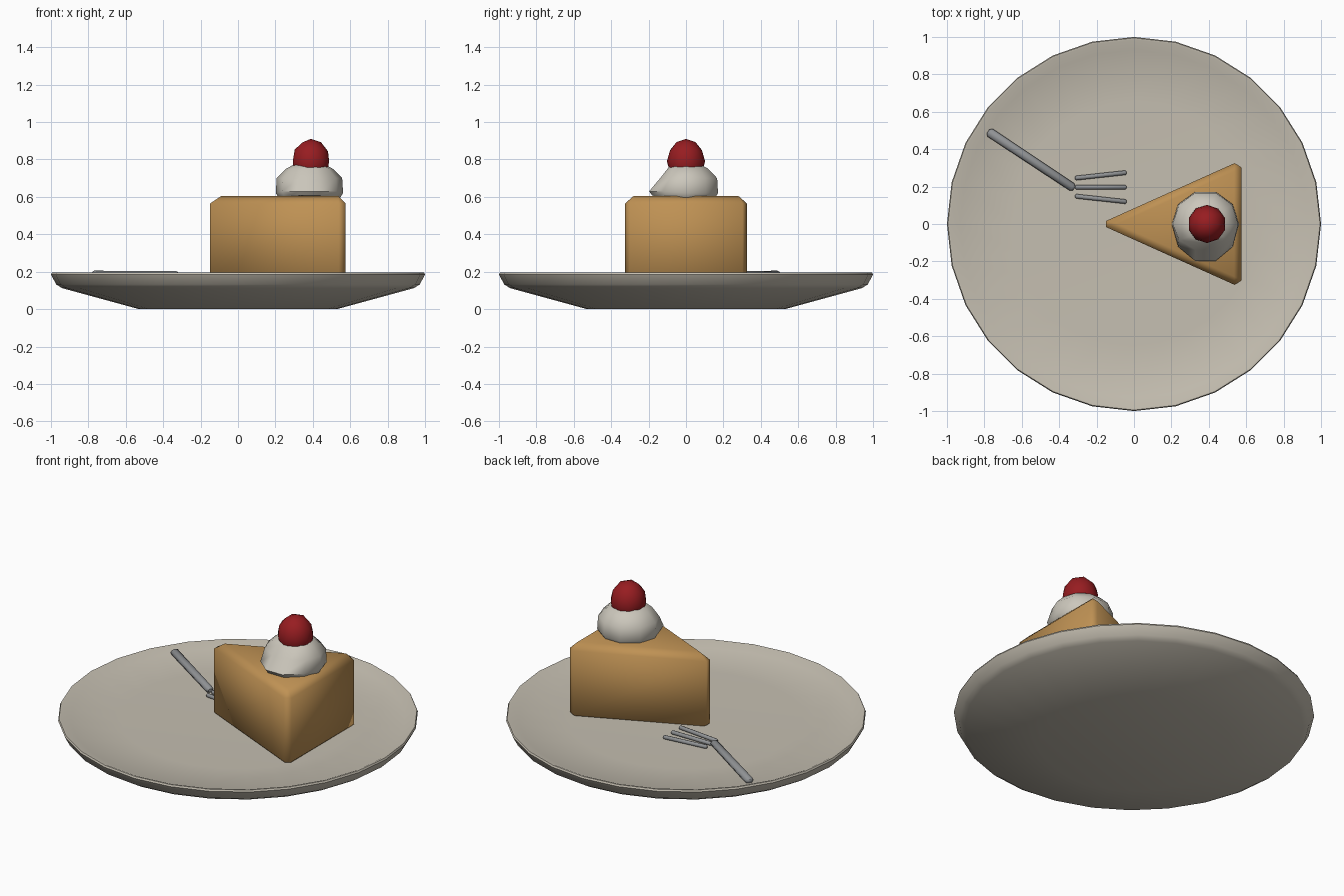
import bpy, bmesh, math
from mathutils import Vector

if "Cube" in bpy.data.objects:
    bpy.data.objects.remove(bpy.data.objects["Cube"])


def mat(name, rgb):
    m = bpy.data.materials.new(name)
    m.diffuse_color = (*rgb, 1)
    m.use_nodes = True
    m.node_tree.nodes["Principled BSDF"].inputs["Base Color"].default_value = m.diffuse_color
    return m


CERAMIC = mat("warm grey ceramic", (0.56, 0.52, 0.44))
CAKE = mat("golden sponge", (0.52, 0.285, 0.088))
CREAM = mat("whipped cream", (0.60, 0.57, 0.50))
CHERRY = mat("cherry red", (0.31, 0.012, 0.015))
STEEL = mat("fork steel", (0.28, 0.29, 0.30))


def finish(bm, name, material, angle=None):
    bmesh.ops.recalc_face_normals(bm, faces=bm.faces)
    me = bpy.data.meshes.new(name)
    bm.to_mesh(me)
    bm.free()
    ob = bpy.data.objects.new(name, me)
    bpy.context.collection.objects.link(ob)
    me.materials.append(material)
    bpy.ops.object.select_all(action='DESELECT')
    ob.select_set(True)
    bpy.context.view_layer.objects.active = ob
    if angle is None:
        bpy.ops.object.shade_smooth()
    else:
        bpy.ops.object.shade_smooth_by_angle(angle=math.radians(angle))
    return ob


def lathe(profile, sides, centre=(0, 0)):
    """Rings of (radius, z), closed with flat caps."""
    bm = bmesh.new()
    rings = []
    for r, z in profile:
        rings.append([bm.verts.new((centre[0] + r * math.cos(2 * math.pi * i / sides),
                                    centre[1] + r * math.sin(2 * math.pi * i / sides), z))
                      for i in range(sides)])
    for a, b in zip(rings, rings[1:]):
        for i in range(sides):
            j = (i + 1) % sides
            bm.faces.new((a[i], a[j], b[j], b[i]))
    bm.faces.new(rings[0])
    bm.faces.new(rings[-1])
    return bm


# plate: shallow cone foot, steep rim, slightly dished top
finish(lathe([(0.53, 0), (0.94, 0.112), (0.972, 0.132), (1.0, 0.185), (0.995, 0.195),
              (0.985, 0.195), (0.93, 0.172), (0.65, 0.163)], 28), "plate", CERAMIC, 50)

# cake slice: bevelled triangular prism
bm = bmesh.new()
tri = [(-0.186, 0), (0.575, -0.342), (0.575, 0.342)]
base = bm.faces.new([bm.verts.new((x, y, 0.135)) for x, y in tri])
ext = bmesh.ops.extrude_face_region(bm, geom=[base])
for v in ext["geom"]:
    if isinstance(v, bmesh.types.BMVert):
        v.co.z = 0.605
bmesh.ops.recalc_face_normals(bm, faces=bm.faces)
bmesh.ops.bevel(bm, geom=list(bm.edges), offset=0.04, segments=1,
                affect='EDGES', profile=0.5)
finish(bm, "cake_slice", CAKE)

# cream dollop with a drooping front lip
bm = lathe([(0.165, 0.597), (0.18, 0.62), (0.175, 0.70), (0.125, 0.75),
            (0.08, 0.775)], 10, (0.382, 0))
for v in bm.verts:
    if v.co.y < -0.1:
        if v.co.z > 0.68:
            v.co.y *= 0.83
        else:
            v.co.y *= 1.15
            v.co.z += 0.01
finish(bm, "cream_dollop", CREAM, 50)

# cherry, a little taller than wide
bm = bmesh.new()
bmesh.ops.create_icosphere(bm, subdivisions=2, radius=0.102)
bmesh.ops.scale(bm, verts=bm.verts, vec=(1, 1, 1.18))
bmesh.ops.translate(bm, verts=bm.verts, vec=(0.39, 0, 0.79))
finish(bm, "cherry", CHERRY)


def rod(name, a, b, radius, end_radius, flat=1.0):
    """Tapered rod lying on the plate from a to b with rounded ends."""
    a, b = Vector(a), Vector(b)
    d = b - a
    length = d.length
    cap = radius * 0.5
    bm = lathe([(radius * 0.5, 0), (radius, cap), (end_radius, length - cap),
                (end_radius * 0.5, length)], 8)
    side = Vector((0, 0, 1)).cross(d.normalized())
    for v in bm.verts:
        x, y, z = v.co
        v.co = a + d * (z / length) + side * x + Vector((0, 0, y * flat))
    finish(bm, name, STEEL, 50)


# fork: handle and three splayed tines
rod("fork_handle", (-0.78, 0.495, 0.184), (-0.32, 0.19, 0.184), 0.025, 0.023, 0.85)
for i in (-1, 0, 1):
    rod(f"fork_tine_{i + 2}", (-0.315, 0.197 + 0.048 * i, 0.174),
        (-0.04, 0.197 + 0.078 * i, 0.174), 0.012, 0.012)
